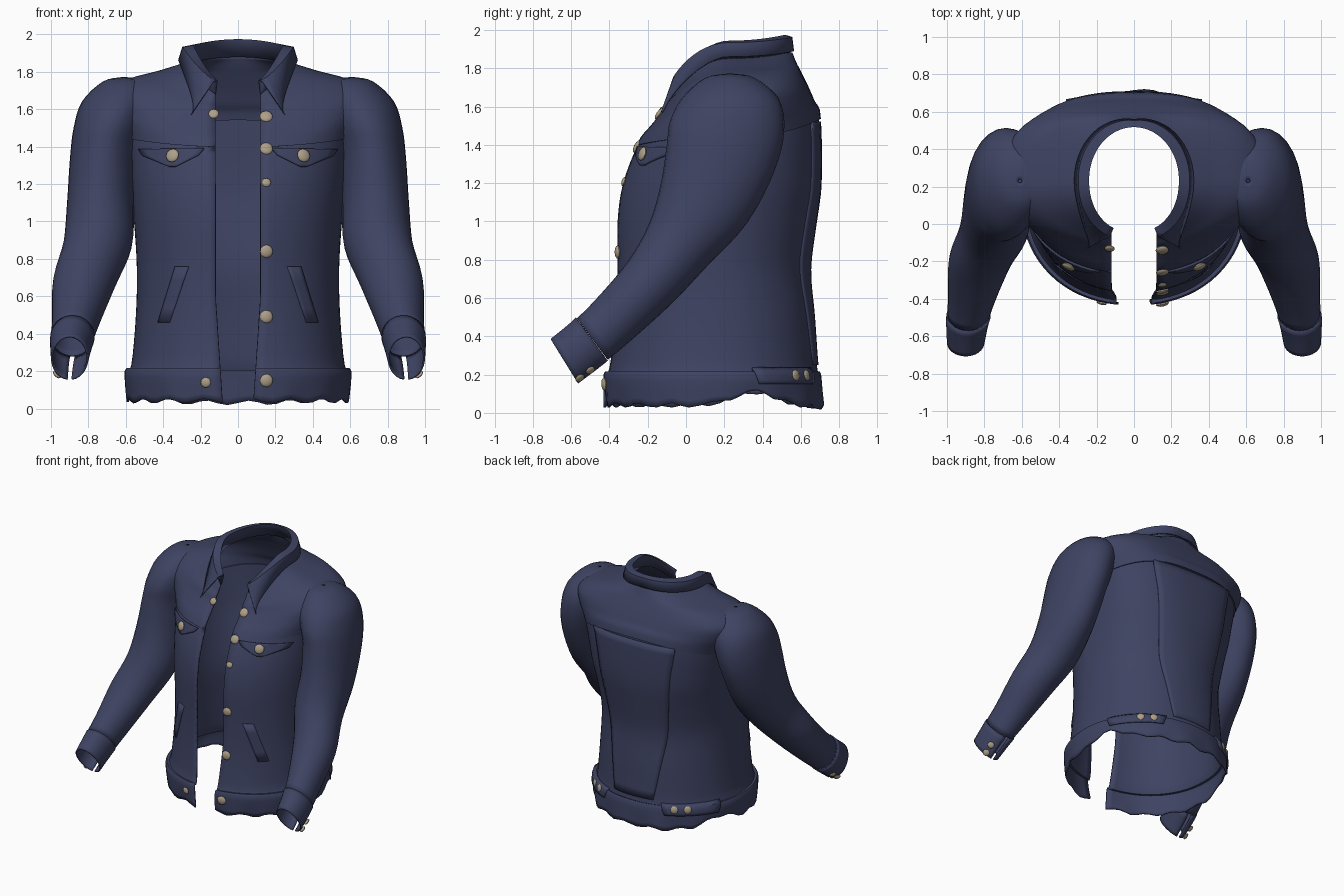
import bpy, bmesh
from math import sin, cos, asin, pi, exp, radians
from mathutils import Vector
from mathutils.bvhtree import BVHTree

old = bpy.data.objects.get("Cube")
if old:
    bpy.data.objects.remove(old, do_unlink=True)


def material(name, rgb):
    m = bpy.data.materials.new(name)
    m.use_nodes = True
    m.diffuse_color = (*rgb, 1)
    m.node_tree.nodes["Principled BSDF"].inputs["Base Color"].default_value = (*rgb, 1)
    return m


DENIM = material("navy denim", (0.048, 0.056, 0.122))
BRASS = material("dull brass", (0.42, 0.35, 0.25))


def finish(name, bm, mat, thick=0):
    mesh = bpy.data.meshes.new(name)
    bm.to_mesh(mesh)
    bm.free()
    ob = bpy.data.objects.new(name, mesh)
    bpy.context.collection.objects.link(ob)
    mesh.materials.append(mat)
    if thick:
        mod = ob.modifiers.new("cloth", "SOLIDIFY")
        mod.thickness = thick
        mod.offset = 0
    bpy.ops.object.select_all(action="DESELECT")
    ob.select_set(True)
    bpy.context.view_layer.objects.active = ob
    bpy.ops.object.shade_smooth_by_angle(angle=radians(40))


def grid(rows, closed=False):
    """Skin a list of equally long point rows."""
    bm = bmesh.new()
    vs = [[bm.verts.new(p) for p in row] for row in rows]
    n = len(vs[0])
    for a, b in zip(vs, vs[1:]):
        for i in range(n if closed else n - 1):
            j = (i + 1) % n
            bm.faces.new((a[i], a[j], b[j], b[i]))
    bmesh.ops.recalc_face_normals(bm, faces=bm.faces[:])
    return bm


def spline(pts, k, f):
    """Catmull-Rom value between point k and k + 1."""
    last = len(pts) - 1
    a, b, c, d = (pts[min(max(i, 0), last)] for i in (k - 1, k, k + 1, k + 2))
    return [q + 0.5 * f * (r - p + f * (2 * p - 5 * q + 4 * r - s + f * (3 * (q - r) + s - p)))
            for p, q, r, s in zip(a, b, c, d)]


# Body: half width, front y, back y, then height at front, side and back
LEVELS = [
    (.59, -.42, .71, .04, .04, .03), (.60, -.43, .70, .20, .20, .20),
    (.565, -.40, .68, .23, .23, .23), (.54, -.37, .66, .5, .5, .5),
    (.535, -.36, .64, .75, .75, .75), (.55, -.36, .67, 1, 1, 1),
    (.57, -.33, .695, 1.2, 1.2, 1.2), (.60, -.25, .69, 1.4, 1.45, 1.54),
    (.66, -.17, .655, 1.5, 1.58, 1.63), (.68, -.12, .62, 1.56, 1.68, 1.71),
    (.58, -.10, .58, 1.6, 1.755, 1.79), (.42, -.08, .56, 1.62, 1.80, 1.83),
    (.26, -.07, .54, 1.64, 1.85, 1.88)]
YOKE, STEPS, AROUND, FRONT_POWER = 7, 4, 72, 0.92


def power(v, e):
    return abs(v) ** e * (1 if v > 0 else -1)


def ring_point(level, t):
    """Rounded-box section, squarer across the shoulder blades than at the waist."""
    w, yf, yb, zf, zs, zb = level
    c = cos(t)
    e = FRONT_POWER
    if c < 0:
        e = .95 - .22 * min(1, max(0, (zs - .8) / .6))
        if w < .58:     # rounder again toward the neck
            e = max(e, 1 - .85 * max(0, w - .26)) if zs > 1.5 else e
    z = zs + ((zf if c > 0 else zb) - zs) * c * c
    return Vector((w * power(sin(t), e), (yf + yb) / 2 - (yb - yf) / 2 * power(c, e), z))


def body_ring(level, puff):
    w = level[0] * puff
    edge = 0.08 + 0.04 * min(1, level[4] / 0.6)
    t0 = asin((edge / w) ** (1 / FRONT_POWER))
    row = []
    for i in range(AROUND + 1):
        t = t0 + (2 * pi - 2 * t0) * i / AROUND
        p = ring_point((w, level[1] - puff + 1, level[2] + puff - 1, *level[3:]), t)
        if p.z < 0.15:      # ragged, arched hem
            fade = 1 - max(0, p.z - 0.04) / 0.12
            p.z += fade * (0.012 * sin(17 * t) + 0.07 * exp(-((p.y - 0.36) / 0.15) ** 2))
            p.y += fade * 0.008 * sin(13 * t)
        row.append(p)
    return row


rows = []
for k in range(len(LEVELS) - 1):
    puff = 1.01 if k >= YOKE else 1
    if k == YOKE:
        rows.append(body_ring(LEVELS[k], 1))
    rows += [body_ring(spline(LEVELS, k, s / STEPS), puff) for s in range(STEPS)]
rows.append(body_ring(LEVELS[-1], 1.01))
bm = grid(rows)
TREE = BVHTree.FromBMesh(bm)
finish("jacket_body", bm, DENIM, 0.012)


def on_body(side, u, z):
    """Point and outward direction on the body, aimed from one side."""
    if side == "around":
        d = Vector((sin(u), -cos(u), 0))
        o = Vector((0, .16, z)) + d * 3
    else:
        d = Vector((0, -1 if side == "front" else 1, 0))
        o = Vector((u, 0, z)) + d * 3
    p, n, _, _ = TREE.ray_cast(o, -d)
    if p is None:
        p, n, _, _ = TREE.find_nearest(o - d * 2.7)
    return p, (n if n.dot(d) > 0 else -n)


def plate(name, side, edges, lift=0.006, thick=0.012, cols=8):
    """Cloth piece lying on the body; edges are (z, first, last) rows."""
    out = []
    for k in range(len(edges) - 1):
        for s in range(5 if k == len(edges) - 2 else 4):
            z, a, b = (p + (q - p) * s / 4 for p, q in zip(edges[k], edges[k + 1]))
            hits = [on_body(side, a + (b - a) * i / cols, z) for i in range(cols + 1)]
            out.append([p + n * lift for p, n in hits])
    finish(name, grid(out), DENIM, thick)


def button(name, p, n, r=0.032):
    bm = bmesh.new()
    bmesh.ops.create_uvsphere(bm, u_segments=12, v_segments=8, radius=r)
    turn = n.to_track_quat("Z", "Y")
    for v in bm.verts:
        v.co.z *= 0.4
        v.co = turn @ v.co + p + n * 0.012
    finish(name, bm, BRASS)


# Back panel between the two curved seams
plate("back_panel", "back", [(z, -x, x) for z, x in
      ((1.52, .36), (1.3, .32), (1, .28), (.75, .25), (.5, .21), (.25, .17))], 0.007, 0.014, 14)

# Sleeve stations: centre x, y, z, radius across and fore-aft, forward tilt
ARM = [(.61, .23, 1.768, .01, .01, 0), (.61, .23, 1.745, .11, .13, 0), (.65, .23, 1.64, .18, .25, 0),
       (.69, .215, 1.5, .185, .295, .08), (.72, .18, 1.33, .175, .285, .25),
       (.735, .095, 1.1, .175, .245, .45), (.75, -.04, .88, .18, .185, .65),
       (.82, -.19, .68, .165, .155, .78), (.865, -.385, .48, .125, .137, .88),
       (.89, -.52, .36, .105, .13, .95), (.90, -.635, .27, .09, .128, 1.02)]


def arm_ring(s, k, f, grow=0, gap=0, n=28):
    x, y, z, rx, ry, tilt = spline(ARM, k, f)
    ring = []
    for i in range(n):
        t = gap + (2 * pi - 2 * gap) * i / (n - 1 if gap else n)
        u, v = sin(t) * (rx + grow), cos(t) * (ry + grow)
        ring.append((s * (x + u), y + v * cos(tilt), z - v * sin(tilt)))
    return ring


for s, side in ((1, "left"), (-1, "right")):
    sleeve = [arm_ring(s, k, f / 4) for k in range(len(ARM) - 2) for f in range(4)]
    finish(side + "_sleeve", grid(sleeve, True), DENIM, 0.008)
    cuff = [arm_ring(s, 9, f / 4, 0.005, 0.12) for f in range(-1, 5)]
    finish(side + "_cuff", grid(cuff), DENIM, 0.01)
    for i, (y, z) in enumerate(((-.505, .23), (-.56, .19))):
        button(f"{side}_cuff_button_{i}", Vector((s * .96, y, z)), Vector((s * .6, .45, -.65)).normalized(), .026)

    # Chest flap, slanted pocket welt and waist tab
    plate(side + "_chest_flap", "front",
          [(1.385, s * .18, s * .52), (1.35, s * .21, s * .50), (1.29, s * .33, s * .36)], .01, .014)
    plate(side + "_pocket_welt", "front", [(.76, s * .26, s * .33), (.46, s * .36, s * .42)], .007, .014, 4)
    plate(side + "_waist_tab", "around", [(.23, s * 1.9, s * 2.7), (.15, s * 1.95, s * 2.65)], .01, .014)
    for i, a in enumerate((2.35, 2.52)):
        button(f"{side}_waist_button_{i}", *on_body("around", s * a, .195), .03)
    p, n = on_body("front", s * .34, 1.345)
    button(side + "_flap_button", p + n * .015, n, .037)

# Buttons down the front
for i, z in enumerate((1.555, 1.385, 1.205, .84, .49, .15)):
    button(f"front_button_{i}", *on_body("front", .15, z), .024 if i == 2 else .035)
for i, (x, z) in enumerate(((-.13, 1.57), (-.17, .14))):
    button(f"right_front_button_{i}", *on_body("front", x, z), .028)

# Collar: stand, fold and falling leaf with pointed tips
NECK = LEVELS[-1]
START = asin((.12 / NECK[0]) ** (1 / FRONT_POWER))
MID = Vector((0, .24, 0))
stand, fold, roll, leaf = [], [], [], []
for i in range(49):
    t = START + (2 * pi - 2 * START) * i / 48
    p = ring_point(NECK, t)
    f = max(0, (cos(t) - .1) / (cos(START) - .1)) ** 1.5
    flat = Vector((p.x, p.y, 0)) - MID
    up = Vector((0, 0, p.z))
    out = abs(sin(t)) * .10
    stand.append(MID + flat + up)
    fold.append(MID + flat * .94 + up + Vector((0, 0, .09 - .02 * f)))
    roll.append(MID + flat * (1.03 + out) + up + Vector((0, 0, .08 - .01 * f)))
    low = MID + flat * (1.05 + out * 1.6) + up + Vector((0, 0, .01))
    tip = Vector(((1 if p.x > 0 else -1) * .25, -.125, 1.57))
    leaf.append(low.lerp(tip, f))
finish("collar", grid([stand, fold, roll, leaf]), DENIM, 0.012)
